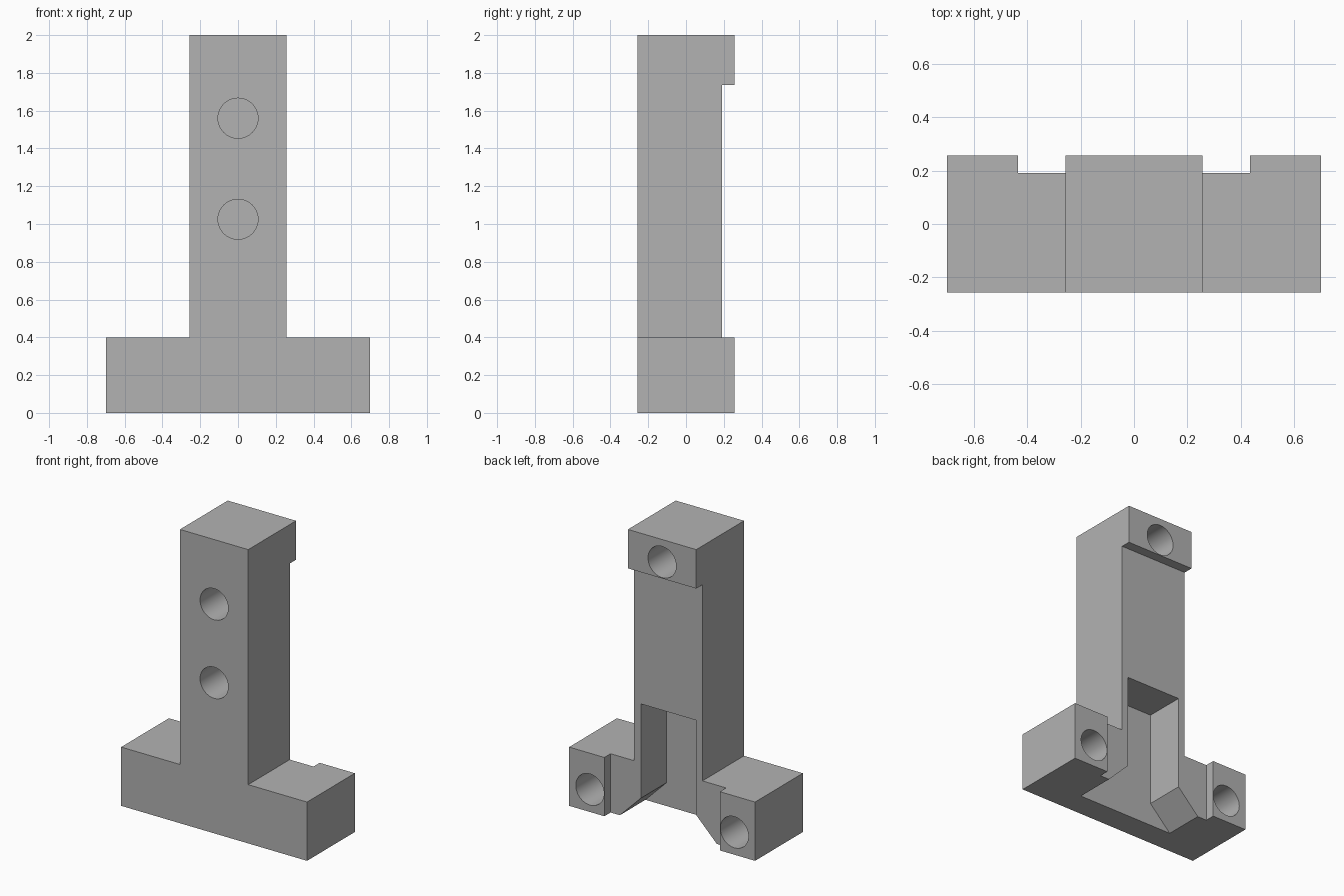
import bpy
import bmesh
import math
from mathutils import Matrix

cube = bpy.data.objects.get("Cube")
if cube:
    bpy.data.objects.remove(cube, do_unlink=True)

grey = bpy.data.materials.new("plain grey")
grey.use_nodes = True
colour = (0.448, 0.448, 0.448, 1)
grey.diffuse_color = colour
grey.node_tree.nodes["Principled BSDF"].inputs["Base Color"].default_value = colour

HALF = 0.257       # half depth, and half width of the post
FOOT = 0.70        # half width of the foot
FOOT_TOP = 0.40
RELIEF = 0.19      # back surface between the three pads
HOLE_RADIUS = 0.106
HOLE_DEPTH = 0.36


def finish(bm, name):
    bmesh.ops.recalc_face_normals(bm, faces=bm.faces)
    mesh = bpy.data.meshes.new(name)
    bm.to_mesh(mesh)
    bm.free()
    mesh.materials.append(grey)
    obj = bpy.data.objects.new(name, mesh)
    bpy.context.collection.objects.link(obj)
    return obj


def symmetric_prism(name, right_side, y0, y1):
    """Mirror an (x, z) half outline and extrude it from y0 to y1."""
    outline = right_side + [(-x, z) for x, z in reversed(right_side)]
    bm = bmesh.new()
    face = bm.faces.new([bm.verts.new((x, y0, z)) for x, z in outline])
    result = bmesh.ops.extrude_face_region(bm, geom=[face])
    moved = [v for v in result["geom"] if isinstance(v, bmesh.types.BMVert)]
    bmesh.ops.translate(bm, verts=moved, vec=(0, y1 - y0, 0))
    return finish(bm, name)


def hole_cutter(name, x, z, side):
    """Blind round hole from the front (side -1) or the back (side 1)."""
    bm = bmesh.new()
    place = Matrix.Translation((x, side * HALF, z)) @ Matrix.Rotation(math.pi / 2, 4, "X")
    bmesh.ops.create_cone(bm, cap_ends=True, segments=64, radius1=HOLE_RADIUS,
                          radius2=HOLE_RADIUS, depth=2 * HOLE_DEPTH, matrix=place)
    return finish(bm, name)


# Upside-down T body
body = symmetric_prism("bracket_body", [(FOOT, 0), (FOOT, FOOT_TOP),
                                        (HALF, FOOT_TOP), (HALF, 2)], -HALF, HALF)

# Shallow back relief, and deep pocket flaring at the bottom
cutters = [
    symmetric_prism("back_relief", [(0.435, -0.1), (0.435, 1.735)], RELIEF, 0.5),
    symmetric_prism("back_pocket", [(0.465, -0.1), (0.207, 0.158), (0.207, 0.80)], -0.085, 0.6),
]

# Two front holes, and one hole in each back pad
for name, x, z, side in [("upper_front_hole", 0, 1.56, -1), ("lower_front_hole", 0, 1.025, -1),
                         ("top_pad_hole", 0, 1.847, 1), ("left_pad_hole", 0.544, 0.153, 1),
                         ("right_pad_hole", -0.544, 0.153, 1)]:
    cutters.append(hole_cutter(name, x, z, side))

bpy.ops.object.select_all(action="DESELECT")
bpy.context.view_layer.objects.active = body
body.select_set(True)
for cutter in cutters:
    cutter.hide_render = True
    cut = body.modifiers.new(cutter.name, "BOOLEAN")
    cut.operation = "DIFFERENCE"
    cut.solver = "EXACT"
    cut.object = cutter
    bpy.ops.object.modifier_apply(modifier=cut.name)
    bpy.data.objects.remove(cutter, do_unlink=True)

bpy.ops.object.shade_smooth_by_angle(angle=math.radians(30))
